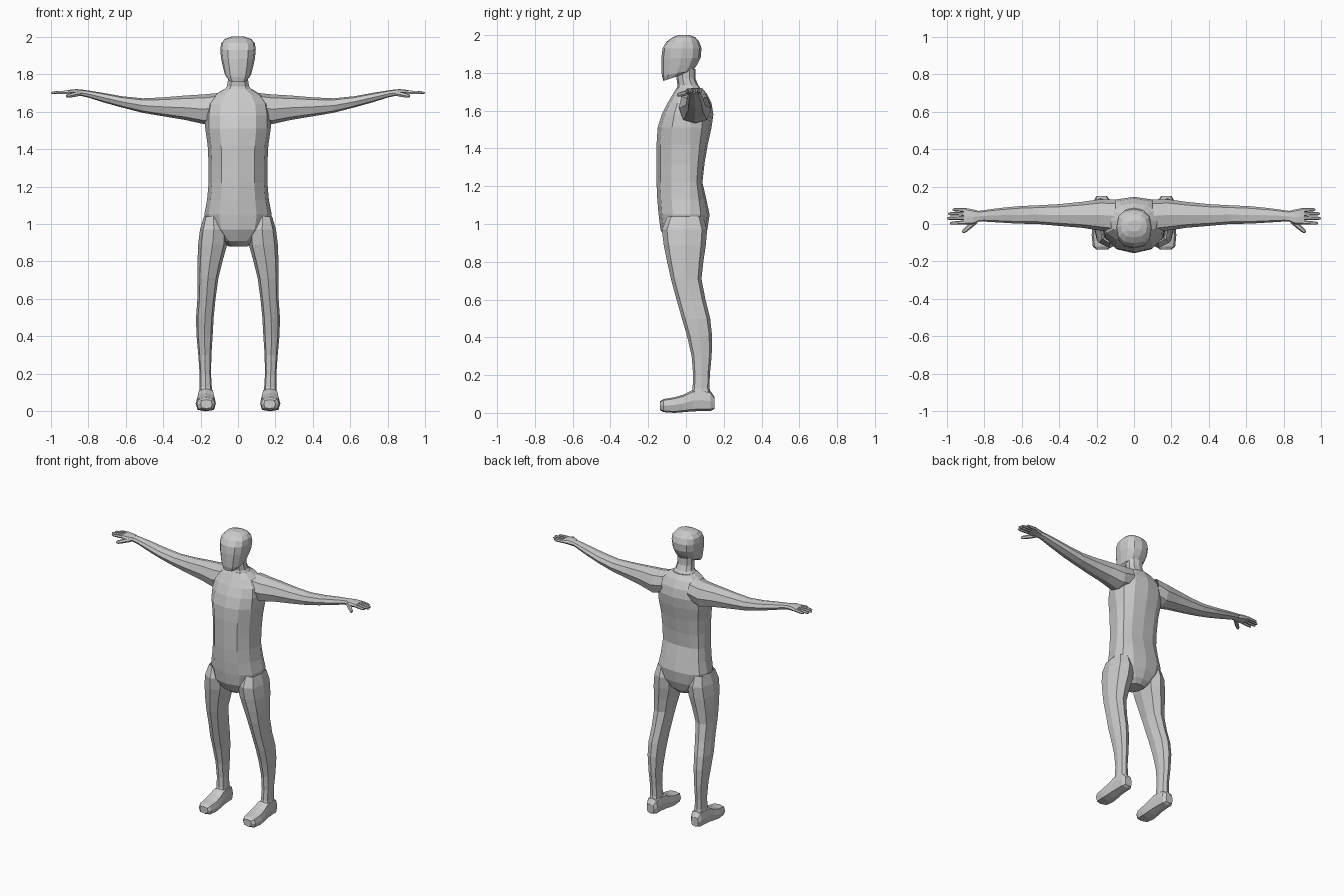
import bpy, bmesh, math
from mathutils import Vector

skin = bpy.data.materials.new("plain_grey")
skin.diffuse_color = (0.6, 0.6, 0.6, 1)


def power(v, p):
    return math.copysign(abs(v) ** p, v) if abs(v) > 1e-6 else 0.0


def oval(u0, u1, v0, v1, n, p, mid=None):
    """Squarish oval filling u0..u1 by v0..v1; mid is the v of the widest line."""
    cu, hu = (u0 + u1) / 2, (u1 - u0) / 2
    cv = (v0 + v1) / 2 if mid is None else mid
    pts = []
    for i in range(n):
        a = math.tau * i / n - math.pi / 2
        c, s = power(math.cos(a), p), power(math.sin(a), p)
        pts.append((cu + hu * c, cv + s * ((v1 - cv) if s > 0 else (cv - v0))))
    return pts


def loft(name, rings, caps=(True, True), mirror=False):
    bm = bmesh.new()
    loops = [[bm.verts.new(p) for p in r] for r in rings]
    for a, b in zip(loops, loops[1:]):
        n = len(a)
        for i in range(n):
            j = (i + 1) % n
            bm.faces.new((a[i], a[j], b[j], b[i]))
    if caps[0]:
        bm.faces.new(loops[0][::-1])
    if caps[1]:
        bm.faces.new(loops[-1])
    bmesh.ops.recalc_face_normals(bm, faces=bm.faces)
    # open shells: make sure the skin faces outward
    mid = sum((v.co for v in loops[0] + loops[1]), Vector()) / (2 * len(loops[0]))
    f = loops[0][0].link_faces
    side = [q for q in f if len(q.verts) == 4][0]
    if side.normal.dot(side.calc_center_median() - mid) < 0:
        bmesh.ops.reverse_faces(bm, faces=bm.faces)
    me = bpy.data.meshes.new(name)
    bm.to_mesh(me)
    bm.free()
    me.materials.append(skin)
    ob = bpy.data.objects.new(name, me)
    bpy.context.collection.objects.link(ob)
    if mirror:
        ob.modifiers.new("mirror", 'MIRROR').use_mirror_merge = False
    return ob


def level(z, x0, x1, y0, y1, n=8, p=0.8, mid=None):
    return [(x, y, z) for x, y in oval(x0, x1, y0, y1, n, p, mid)]


# torso, bottom to neck base: z, half width, front y, back y
torso = [(0.88, 0.05, -0.06, 0.06), (0.91, 0.09, -0.105, 0.09),
         (0.97, 0.16, -0.135, 0.113), (1.05, 0.18, -0.145, 0.125),
         (1.13, 0.165, -0.152, 0.108), (1.22, 0.157, -0.156, 0.087),
         (1.32, 0.157, -0.156, 0.098), (1.42, 0.162, -0.156, 0.115),
         (1.51, 0.175, -0.150, 0.135), (1.58, 0.175, -0.128, 0.145),
         (1.64, 0.165, -0.098, 0.135), (1.69, 0.125, -0.068, 0.11),
         (1.72, 0.075, -0.05, 0.085)]
loft("torso", [level(z, -w, w, f, b, 12, 0.85, 0.02) for z, w, f, b in torso])

# neck
loft("neck", [level(z, -w, w, f, b, 10, 0.9) for z, w, f, b in
              [(1.70, 0.09, -0.055, 0.09), (1.735, 0.062, -0.045, 0.065),
               (1.77, 0.056, -0.05, 0.05), (1.82, 0.058, -0.05, 0.05)]], (False, False))

# head: chin rings tilt so the jaw rises toward the back
head = [(1.757, 0.052, -0.120, -0.03, 0.03), (1.785, 0.07, -0.128, 0.035, 0.025),
        (1.83, 0.08, -0.130, 0.06, 0.015), (1.88, 0.09, -0.130, 0.078, 0),
        (1.93, 0.095, -0.124, 0.082, 0), (1.965, 0.09, -0.103, 0.07, 0),
        (1.988, 0.07, -0.072, 0.05, 0), (2.0, 0.035, -0.04, 0.02, 0)]
rings = []
for z, w, f, b, tilt in head:
    rings.append([(x, y, z + tilt * (y - f) / (b - f))
                  for x, y in oval(-w, w, f, b, 12, 0.8, (f + b) / 2)])
loft("head", rings)

# legs: z, inner x, outer x, front y, back y
leg = [(1.04, 0.08, 0.182, -0.10, 0.09), (0.97, 0.055, 0.203, -0.128, 0.112),
       (0.89, 0.058, 0.213, -0.118, 0.105), (0.80, 0.083, 0.216, -0.10, 0.092),
       (0.71, 0.105, 0.216, -0.08, 0.082), (0.60, 0.12, 0.217, -0.05, 0.103),
       (0.50, 0.13, 0.224, -0.022, 0.128), (0.41, 0.135, 0.222, 0.005, 0.138),
       (0.30, 0.142, 0.212, 0.03, 0.136), (0.20, 0.144, 0.205, 0.038, 0.126),
       (0.13, 0.14, 0.205, 0.035, 0.125), (0.09, 0.138, 0.21, 0.02, 0.135)]
loft("leg", [level(z, a, b, f, k, 8, 0.75) for z, a, b, f, k in leg],
     (False, False), True)

# feet, toe to heel: y, inner x, outer x, sole z, top z
foot = [(-0.137, 0.138, 0.20, 0.015, 0.062), (-0.12, 0.123, 0.22, 0.004, 0.073),
        (-0.06, 0.118, 0.226, 0.0, 0.083), (-0.01, 0.12, 0.222, 0.004, 0.098),
        (0.035, 0.125, 0.217, 0.008, 0.122), (0.09, 0.128, 0.214, 0.01, 0.125),
        (0.13, 0.13, 0.212, 0.01, 0.115), (0.15, 0.145, 0.20, 0.02, 0.085)]
loft("foot", [[(x, y, z) for x, z in oval(a, b, s, t, 8, 0.6)]
              for y, a, b, s, t in foot], mirror=True)

# arms and palms along x: x, front y, back y, bottom z, top z
arm = [(0.10, -0.045, 0.13, 1.56, 1.70), (0.18, -0.035, 0.132, 1.533, 1.692),
       (0.28, -0.02, 0.118, 1.555, 1.686), (0.40, -0.01, 0.106, 1.575, 1.676),
       (0.51, 0.0, 0.10, 1.594, 1.671), (0.62, 0.002, 0.095, 1.622, 1.682),
       (0.72, 0.008, 0.085, 1.650, 1.70), (0.80, 0.013, 0.074, 1.675, 1.713),
       (0.83, 0.012, 0.07, 1.682, 1.717)]
loft("arm", [[(x, y, z) for y, z in oval(f, b, s, t, 8, 0.8)]
             for x, f, b, s, t in arm], (False, False), True)
palm = [(0.83, 0.012, 0.07, 1.682, 1.717), (0.86, -0.004, 0.078, 1.686, 1.72),
        (0.89, -0.004, 0.084, 1.690, 1.718), (0.91, 0.0, 0.084, 1.694, 1.714)]
loft("palm", [[(x, y, z) for y, z in oval(f, b, s, t, 8, 0.7)]
              for x, f, b, s, t in palm], (False, True), True)


# fingers and thumb: tapered tubes from base to tip
def finger(name, base, tip, r):
    base, tip = Vector(base), Vector(tip)
    d = (tip - base).normalized()
    side = d.cross(Vector((0, 0, 1))).normalized()
    up = side.cross(d)
    loft(name, [[base.lerp(tip, t) + r * k * (math.cos(math.tau * i / 6) * side
                + math.sin(math.tau * i / 6) * up) for i in range(6)]
                for t, k in ((0, 1), (0.5, 0.95), (0.88, 0.8), (1, 0.4))],
         (False, True), True)


for name, y0, x1, y1 in (("index_finger", 0.009, 0.982, 0.004),
                         ("middle_finger", 0.032, 0.998, 0.03),
                         ("ring_finger", 0.054, 0.992, 0.055),
                         ("little_finger", 0.074, 0.968, 0.077)):
    finger(name, (0.895, y0, 1.704), (x1, y1, 1.70), 0.0105)
finger("thumb", (0.845, 0.015, 1.697), (0.915, -0.045, 1.682), 0.014)
